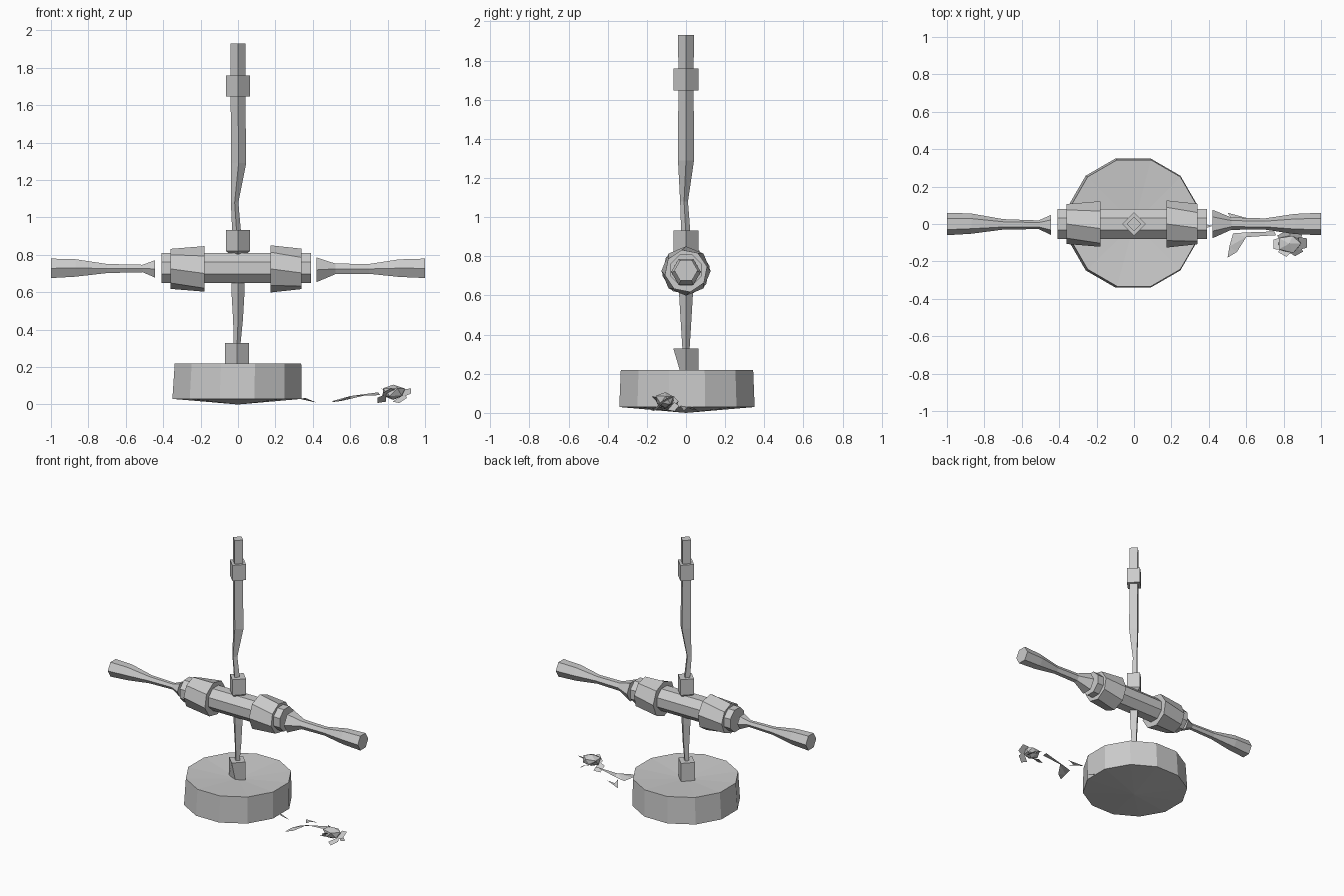
import bpy
import bmesh
import random
from math import cos, sin, tau
from mathutils import Vector

cube = bpy.data.objects.get("Cube")
if cube:
    bpy.data.objects.remove(cube, do_unlink=True)

GREY = (0.6, 0.6, 0.6, 1)
grey = bpy.data.materials.new("plain grey")
grey.use_nodes = True
grey.diffuse_color = GREY
grey.node_tree.nodes["Principled BSDF"].inputs["Base Color"].default_value = GREY

BAR_Z = 0.725


def finish(name, bm, closed=True):
    bmesh.ops.remove_doubles(bm, verts=bm.verts, dist=0.0005)
    if closed:
        bmesh.ops.recalc_face_normals(bm, faces=bm.faces)
    mesh = bpy.data.meshes.new(name)
    bm.to_mesh(mesh)
    bm.free()
    mesh.materials.append(grey)
    obj = bpy.data.objects.new(name, mesh)
    bpy.context.collection.objects.link(obj)
    return obj


def loft(name, stations, sides, phase=0.0, axis="z", twist=0.0):
    """Stations are (position, radius, offset u, offset v) along the axis."""
    bm = bmesh.new()
    rings = []
    for k, (t, r, u, v) in enumerate(stations):
        ring = []
        for i in range(sides):
            a = tau * (i + phase + twist * k) / sides
            p, q = u + r * cos(a), v + r * sin(a)
            ring.append(bm.verts.new((p, q, t) if axis == "z" else (t, p, q + BAR_Z)))
        rings.append(ring)
    for low, high in zip(rings, rings[1:]):
        for i in range(sides):
            j = (i + 1) % sides
            bm.faces.new((low[i], low[j], high[j], high[i]))
    for ring in (rings[0], rings[-1]):
        bm.faces.new(ring)
    return finish(name, bm)


def sheet(name, points, faces):
    bm = bmesh.new()
    verts = [bm.verts.new(p) for p in points]
    for f in faces:
        bm.faces.new([verts[i] for i in f])
    return finish(name, bm, False)


# Round base with a shallow dish on top and a blunt cone underneath
loft("base", [(0, 0.0001, 0, 0), (0.03, 0.358, -0.005, 0.005),
              (0.22, 0.35, 0, 0.005), (0.195, 0.0001, 0, 0)], 12, 0.5)

# Lower socket, its front corner cut back towards the foot
socket = loft("lower_socket", [(0.195, 0.065, -0.005, 0), (0.33, 0.065, -0.005, 0)], 4)
for v in socket.data.vertices:
    if v.co.y < -0.03 and v.co.z < 0.25:
        v.co.y = -0.025

# Upright posts, one below and one above the crossbar
loft("lower_post", [(0.32, 0.018, -0.005, 0), (0.45, 0.026, 0, 0),
                    (0.6, 0.035, 0, 0), (0.7, 0.037, 0, 0)], 4)
loft("upper_post", [(0.9, 0.024, -0.006, 0), (1.08, 0.02, -0.018, -0.01),
                    (1.29, 0.041, 0.003, 0), (1.65, 0.039, 0, 0),
                    (1.93, 0.04, 0, 0)], 4)
loft("upper_socket", [(0.785, 0.02, 0, 0), (0.82, 0.064, 0, 0), (0.933, 0.064, 0, 0)], 4)
loft("post_collar", [(1.647, 0.064, 0, 0), (1.76, 0.064, 0, 0)], 4)

# Crossbar and its two flared rings
loft("crossbar", [(-0.41, 0.086, 0, 0.005), (0.39, 0.086, 0, 0.005)], 8, 0.5, "x")
loft("right_ring", [(-0.36, 0.107, 0, 0), (-0.18, 0.124, 0, 0)], 8, 0, "x", 0.25)
loft("left_ring", [(0.175, 0.126, 0, 0), (0.34, 0.11, 0, 0)], 8, 0, "x", 0.25)

# Handles with a flare near the crossbar and a swollen end
loft("right_handle", [(-1, 0.06, 0, 0.003), (-0.87, 0.054, 0.002, 0.005),
                      (-0.7, 0.028, -0.002, 0.002), (-0.51, 0.023, -0.004, 0.002),
                      (-0.445, 0.053, -0.005, 0)], 6, 0, "x")
loft("left_handle", [(1, 0.06, 0, 0.003), (0.86, 0.054, 0, 0.004),
                     (0.7, 0.03, 0, 0), (0.52, 0.033, 0.002, 0),
                     (0.42, 0.076, 0, -0.005)], 6, 0, "x")

# Crumpled bloom lying on the ground
random.seed(4)
bm = bmesh.new()
bmesh.ops.create_icosphere(bm, subdivisions=1, radius=1)
for v in bm.verts:
    d = v.co * random.uniform(0.75, 1.0)
    v.co = Vector((0.83, -0.105, 0.065)) + Vector((d.x * 0.08, d.y * 0.06, d.z * 0.05))
finish("bloom", bm)

# Loose petals around the bloom
for i in range(6):
    a = tau * i / 6
    c = Vector((0.835, -0.105, 0.05))
    out = Vector((cos(a) * 0.09, sin(a) * 0.065, 0.02 - 0.05 * (i % 2)))
    side = Vector((-sin(a) * 0.035, cos(a) * 0.035, 0.02))
    sheet("petal_%d" % (i + 1),
          [c + out * 0.5 - side, c + out - side * 0.6, c + out + side * 0.8, c + out * 0.5 + side],
          [(0, 1, 2), (0, 2, 3)])

# Bent stem and fallen leaves
sheet("stem", [(0.5, -0.18, 0.012), (0.55, -0.15, 0.022), (0.51, -0.12, 0.02),
               (0.53, -0.05, 0.015), (0.6, -0.07, 0.045), (0.6, -0.045, 0.03),
               (0.76, -0.06, 0.05), (0.75, -0.04, 0.065)],
      [(0, 1, 2), (1, 4, 2), (2, 4, 3), (3, 4, 5), (4, 6, 7, 5)])
sheet("leaf", [(0.5, 0.06, 0.012), (0.61, 0.03, 0.03), (0.555, 0.02, 0.02), (0.56, -0.02, 0.03)],
      [(0, 2, 1), (0, 3, 2)])
sheet("leaf_tip", [(0.33, 0.01, 0.03), (0.36, -0.03, 0.035), (0.42, -0.01, 0.01)],
      [(0, 1, 2)])
